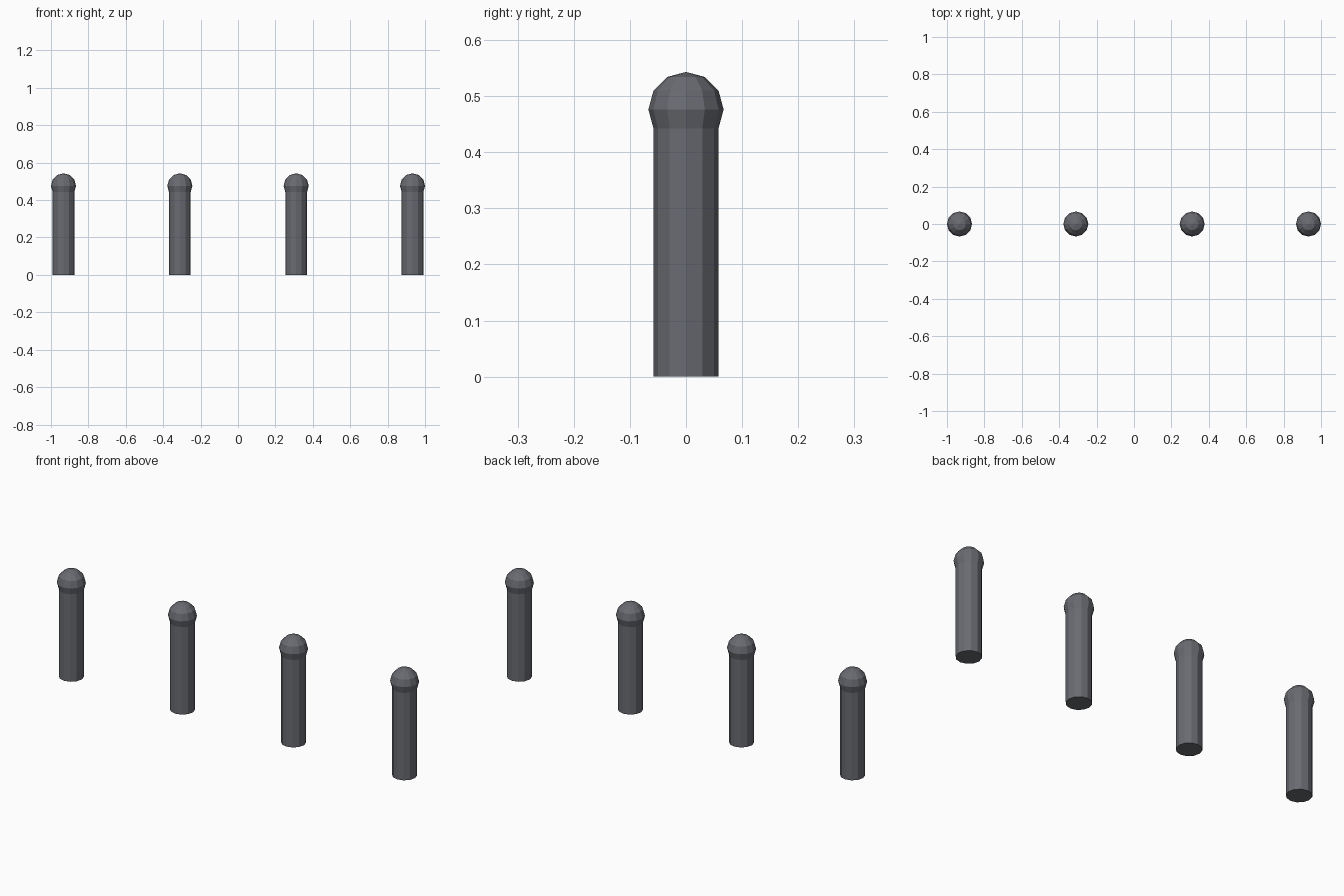
import bpy, bmesh, math

cube = bpy.data.objects.get("Cube")
if cube:
    bpy.data.objects.remove(cube, do_unlink=True)

CAP_RADIUS, HEIGHT, SIDES = 0.067, 0.543, 12
SPACING = 0.622

# Dark grey metal
metal = bpy.data.materials.new("dark_grey_metal")
metal.use_nodes = True
colour = (0.14, 0.146, 0.165, 1)
metal.diffuse_color = colour
metal.node_tree.nodes["Principled BSDF"].inputs["Base Color"].default_value = colour

# Post: a faceted ball with its underside cut off, its open rim drawn down to the ground
bm = bmesh.new()
bmesh.ops.create_uvsphere(bm, u_segments=SIDES, v_segments=6, radius=CAP_RADIUS)
low = [v for v in bm.verts if v.co.z < -CAP_RADIUS * 0.7]
bmesh.ops.delete(bm, geom=low, context='VERTS')
bmesh.ops.translate(bm, verts=bm.verts, vec=(0, 0, HEIGHT - CAP_RADIUS))
rim = [e for e in bm.edges if e.is_boundary]
shaft = bmesh.ops.extrude_edge_only(bm, edges=rim)["geom"]
for v in shaft:
    if isinstance(v, bmesh.types.BMVert):
        v.co.z = 0
bmesh.ops.holes_fill(bm, edges=[e for e in bm.edges if e.is_boundary], sides=SIDES)
bmesh.ops.recalc_face_normals(bm, faces=bm.faces)
mesh = bpy.data.meshes.new("bollard")
bm.to_mesh(mesh)
bm.free()
mesh.materials.append(metal)

# Row of four posts
for i in range(4):
    post = bpy.data.objects.new(f"bollard_{i + 1}", mesh)
    post.location.x = (i - 1.5) * SPACING
    bpy.context.collection.objects.link(post)
